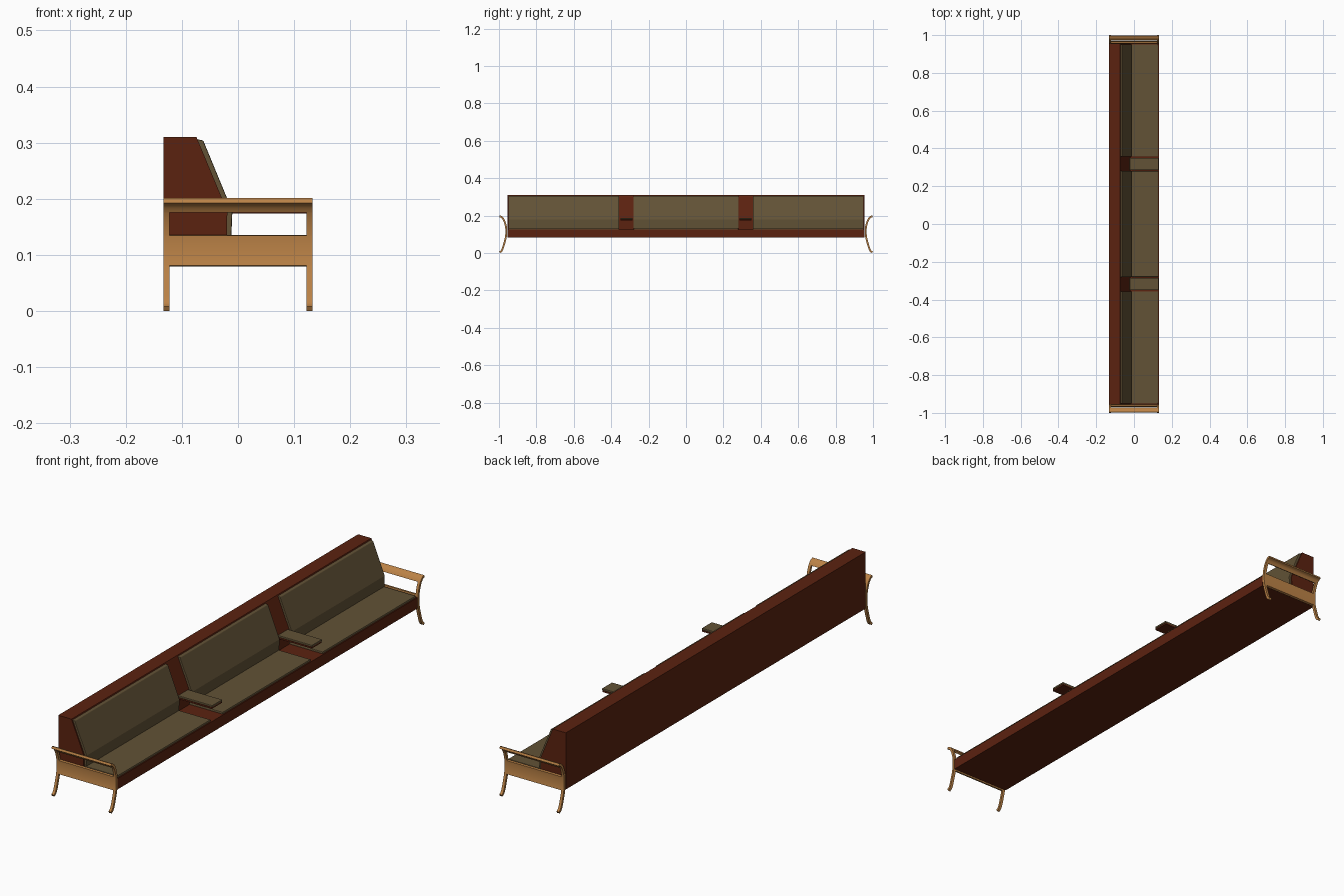
import bpy, bmesh, math
from mathutils import Vector

if "Cube" in bpy.data.objects:
    bpy.data.objects.remove(bpy.data.objects["Cube"])


def material(name, rgb):
    m = bpy.data.materials.new(name)
    m.diffuse_color = (*rgb, 1)
    m.use_nodes = True
    m.node_tree.nodes["Principled BSDF"].inputs["Base Color"].default_value = m.diffuse_color
    return m


RED = material("dark red leather", (0.105, 0.016, 0.005))
OLIVE = material("olive fabric", (0.122, 0.085, 0.037))
WOOD = material("honey wood", (0.50, 0.225, 0.062))


def prism(name, pts, axis, a, b, mat, bevel=0.0, smooth=False):
    """Extrude a closed profile along x (pts = y,z) or y (pts = x,z)."""
    place = (lambda p, t: (t, p[0], p[1])) if axis == 'x' else (lambda p, t: (p[0], t, p[1]))
    bm = bmesh.new()
    lo = [bm.verts.new(place(p, a)) for p in pts]
    hi = [bm.verts.new(place(p, b)) for p in pts]
    n = len(pts)
    bm.faces.new(lo)
    bm.faces.new(hi)
    for i in range(n):
        j = (i + 1) % n
        bm.faces.new((lo[i], lo[j], hi[j], hi[i]))
    bmesh.ops.recalc_face_normals(bm, faces=bm.faces)
    me = bpy.data.meshes.new(name)
    bm.to_mesh(me)
    bm.free()
    me.materials.append(mat)
    ob = bpy.data.objects.new(name, me)
    bpy.context.collection.objects.link(ob)
    if bevel:
        mod = ob.modifiers.new("soft edges", 'BEVEL')
        mod.width, mod.segments = bevel, 2
        mod.limit_method = 'ANGLE'
    if smooth:
        bpy.context.view_layer.objects.active = ob
        ob.select_set(True)
        bpy.ops.object.shade_smooth_by_angle(angle=math.radians(35))
        ob.select_set(False)
    return ob


def rect(x0, x1, z0, z1):
    return [(x0, z0), (x1, z0), (x1, z1), (x0, z1)]


X = 0.133

# Seat base and sloped back
prism("seat_base", rect(-X, X - 0.001, 0.082, 0.126), 'y', -0.955, 0.955, RED)
prism("backrest", [(-X, 0.126), (-0.02, 0.126), (-0.019, 0.178), (-0.074, 0.31), (-X, 0.31)],
      'y', -0.955, 0.955, RED)

# Three seat pads and back pads
for i, (y0, y1) in enumerate([(-0.95, -0.357), (-0.28, 0.28), (0.357, 0.95)]):
    prism(f"seat_pad_{i}", rect(-0.03, 0.128, 0.122, 0.134), 'y', y0, y1, OLIVE, 0.003)
    prism(f"back_pad_{i}", [(-0.03, 0.13), (-0.012, 0.13), (-0.010, 0.178), (-0.062, 0.304),
                            (-0.074, 0.306), (-0.03, 0.178)], 'y', y0, y1, OLIVE, 0.002)

# Two floating armrests: red board with fabric top
for i, c in enumerate((-0.318, 0.318)):
    prism(f"divider_arm_{i}", rect(-0.035, 0.128, 0.174, 0.180), 'y', c - 0.032, c + 0.032, RED)
    prism(f"divider_arm_pad_{i}", rect(-0.023, 0.13, 0.180, 0.188), 'y', c - 0.032, c + 0.032, OLIVE, 0.002)

# Curved wooden end frames: centre line (y, z) with a thin section
PATH = [(0.997, 0.004), (0.988, 0.010), (0.981, 0.022), (0.972, 0.050), (0.964, 0.080), (0.961, 0.107),
        (0.962, 0.135), (0.967, 0.158), (0.975, 0.178), (0.985, 0.191), (0.997, 0.1965)]
HALF = 0.0048


def spline(path, steps=4):
    """Catmull-Rom samples; also the index of each path point is i * steps."""
    v = [Vector(p) for p in path]
    v = [2 * v[0] - v[1]] + v + [2 * v[-1] - v[-2]]
    out = []
    for i in range(1, len(v) - 2):
        a, b, c, d = v[i - 1:i + 3]
        for s in range(steps):
            t = s / steps
            out.append(0.5 * (2 * b + (c - a) * t + (2 * a - 5 * b + 4 * c - d) * t * t
                              + (3 * b - a - 3 * c + d) * t ** 3))
    return out + [v[-2]]


LINE = spline(PATH)


def strip(first, last, side):
    left, right = [], []
    for k in range(first, last + 1):
        t = (LINE[min(k + 1, len(LINE) - 1)] - LINE[max(k - 1, 0)]).normalized()
        n = Vector((-t.y, t.x)) * HALF
        left.append(LINE[k] + n)
        right.append(LINE[k] - n)
    return [(side * min(p.x, 1.0), max(p.y, 0.0)) for p in left + right[::-1]]


for side, tag in ((-1, "front"), (1, "rear")):
    prism(f"end_panel_{tag}", strip(16, 24, side), 'x', -X, X, WOOD, smooth=True)
    prism(f"end_arm_{tag}", strip(32, 40, side), 'x', -X, X, WOOD, smooth=True)
    for x0, x1, s in ((-X, -X + 0.011, "back"), (X - 0.011, X, "seat")):
        prism(f"leg_{tag}_{s}", strip(0, 16, side), 'x', x0, x1, WOOD, smooth=True)
        prism(f"arm_post_{tag}_{s}", strip(24, 32, side), 'x', x0, x1, WOOD, smooth=True)
